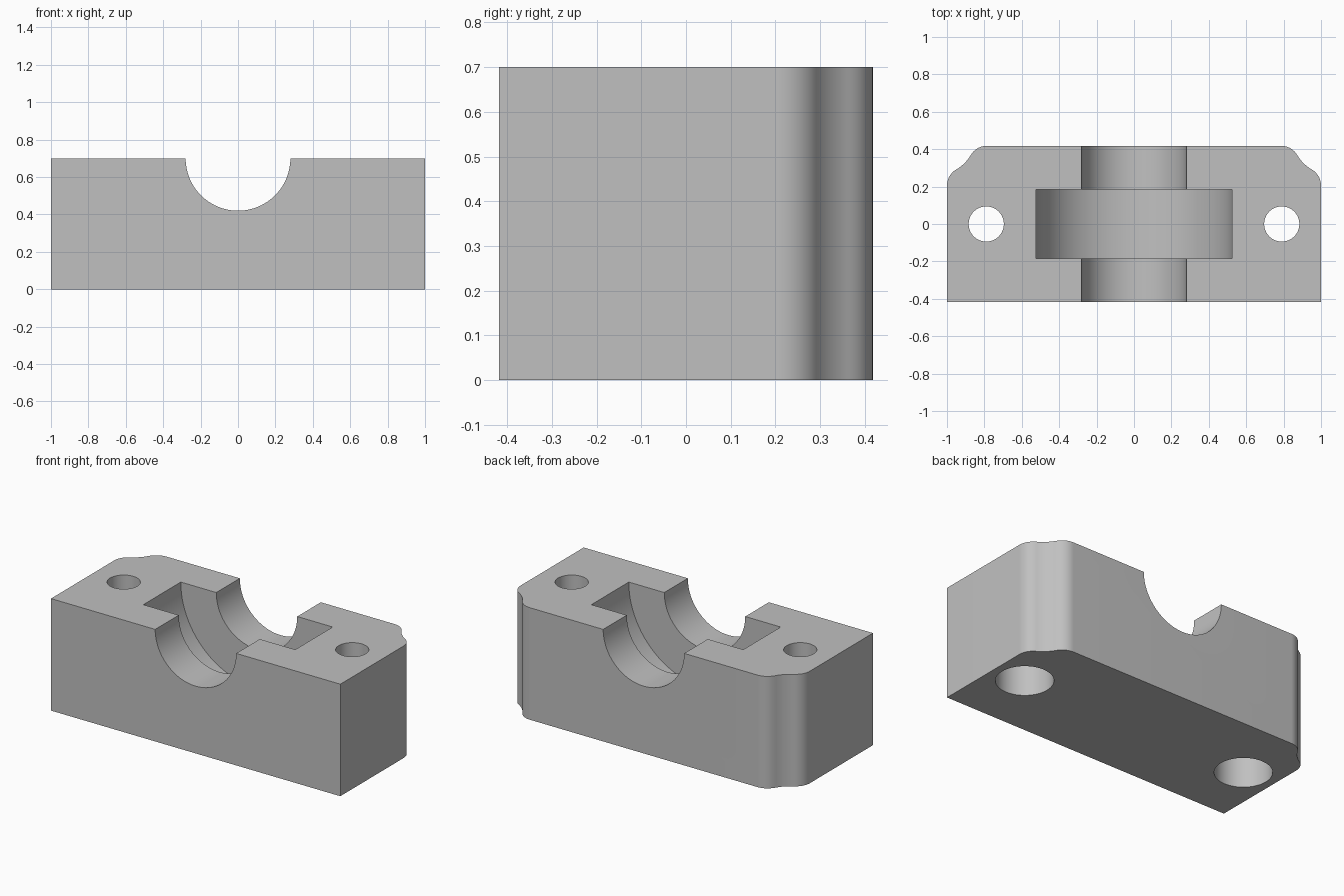
import bpy
import bmesh
from math import sin, cos, radians, pi

cube = bpy.data.objects.get("Cube")
if cube:
    bpy.data.objects.remove(cube, do_unlink=True)

HEIGHT = 0.7
HALF_DEPTH = 0.418
HOLE_X = 0.79

grey = bpy.data.materials.new("plain grey")
grey.use_nodes = True
colour = (0.53, 0.53, 0.53, 1)
grey.diffuse_color = colour
grey.node_tree.nodes["Principled BSDF"].inputs["Base Color"].default_value = colour


def arc(cx, cy, radius, start, end, steps=12):
    angles = [radians(start + (end - start) * i / steps) for i in range(steps + 1)]
    return [(cx + radius * cos(a), cy + radius * sin(a)) for a in angles]


# Back corner outline: round, hollow, round, all tangent to each other
fillet, hollow = 0.1, 0.21
reach = fillet + hollow
ax, ay = 1 - fillet, 0.205
hx, hy = ax + reach * cos(pi / 3), ay + reach * sin(pi / 3)
bx, by = hx - reach * cos(pi / 6), hy - reach * sin(pi / 6)
corner = (arc(ax, ay, fillet, 0, 60)
          + arc(hx, hy, hollow, 240, 210)[1:]
          + arc(bx, by, HALF_DEPTH - by, 30, 90)[1:])
side = [(1, -HALF_DEPTH)] + corner
outline = side + [(-x, y) for x, y in reversed(side)]

# Block body
bm = bmesh.new()
base = bm.faces.new([bm.verts.new((x, y, 0)) for x, y in outline])
top = bmesh.ops.extrude_face_region(bm, geom=[base])["geom"]
bmesh.ops.translate(bm, vec=(0, 0, HEIGHT),
                    verts=[v for v in top if isinstance(v, bmesh.types.BMVert)])
bmesh.ops.recalc_face_normals(bm, faces=bm.faces)
mesh = bpy.data.meshes.new("bearing_block")
bm.to_mesh(mesh)
bm.free()
block = bpy.data.objects.new("bearing_block", mesh)
bpy.context.collection.objects.link(block)
mesh.materials.append(grey)


def cut(name, radius, length, location, along_y=False):
    """Subtract a cylinder from the block."""
    bpy.ops.mesh.primitive_cylinder_add(
        vertices=96, radius=radius, depth=length, location=location,
        rotation=(pi / 2 if along_y else 0, 0, 0))
    cutter = bpy.context.object
    cutter.name = name
    cutter.hide_render = True
    cutter.data.materials.append(grey)
    mod = block.modifiers.new(name, "BOOLEAN")
    mod.operation = "DIFFERENCE"
    mod.solver = "EXACT"
    mod.object = cutter
    bpy.ops.object.select_all(action="DESELECT")
    bpy.context.view_layer.objects.active = block
    block.select_set(True)
    bpy.ops.object.modifier_apply(modifier=mod.name)
    bpy.data.objects.remove(cutter, do_unlink=True)


# Half-round shaft channel with a wider bearing seat
cut("shaft_channel", 0.28, 1.2, (0, 0, HEIGHT), along_y=True)
cut("bearing_seat", 0.525, 0.37, (0, 0, HEIGHT), along_y=True)

# Bolt holes, counterbored from below
for x in (-HOLE_X, HOLE_X):
    cut("bolt_hole", 0.094, 2, (x, 0, HEIGHT / 2))
    cut("bolt_recess", 0.162, 0.38, (x, 0, 0))

bpy.ops.object.shade_smooth_by_angle(angle=radians(30))
